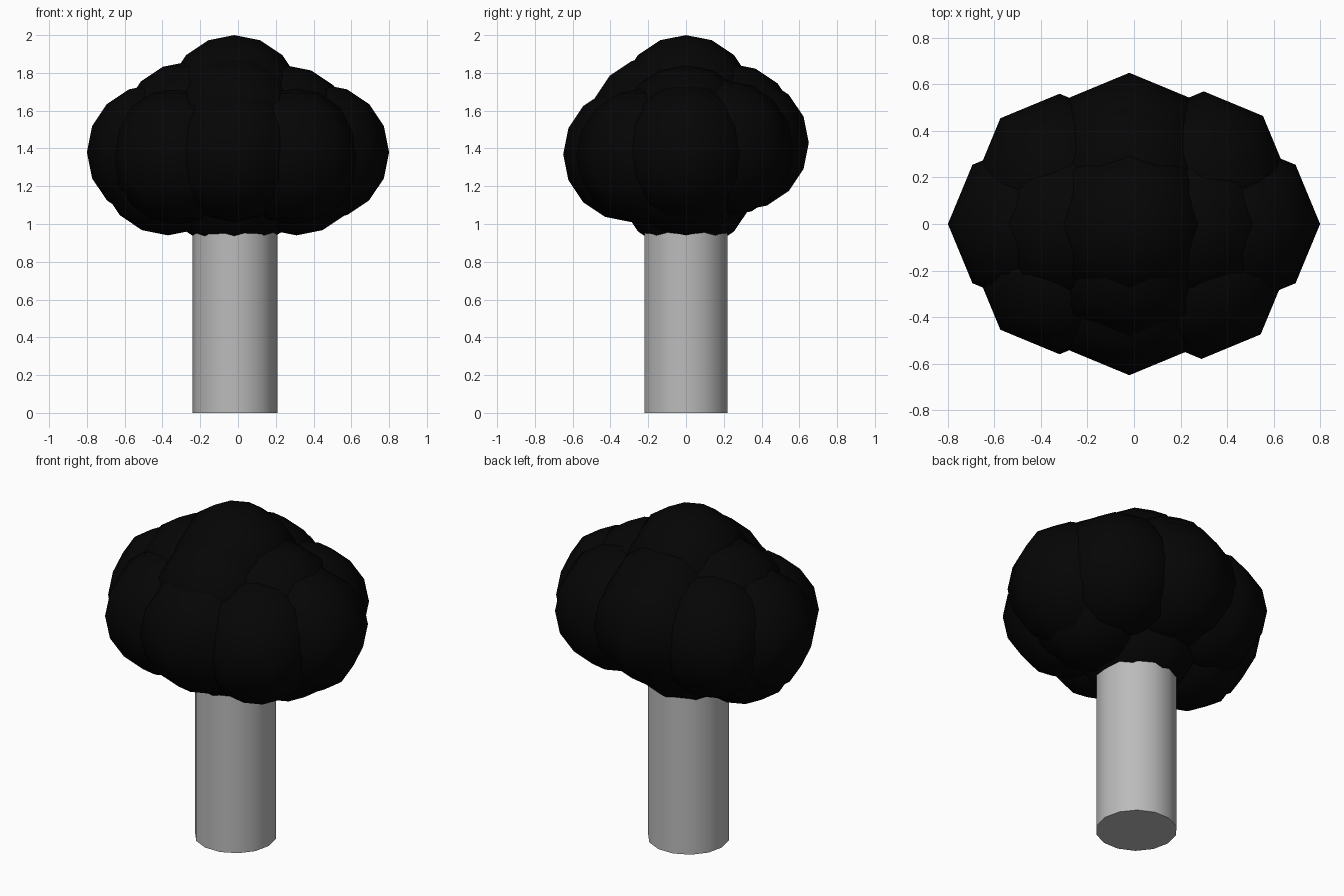
import bpy
import math

cube = bpy.data.objects.get("Cube")
if cube:
    bpy.data.objects.remove(cube, do_unlink=True)


def make_material(name, value):
    mat = bpy.data.materials.new(name)
    mat.use_nodes = True
    colour = (value, value, value, 1)
    mat.diffuse_color = colour
    mat.node_tree.nodes["Principled BSDF"].inputs["Base Color"].default_value = colour
    return mat


black = make_material("leaf black", 0.0015)
grey = make_material("trunk grey", 0.5)


def leaf_clump(name, x, y, z, radius=0.36):
    bpy.ops.mesh.primitive_uv_sphere_add(segments=8, ring_count=8, radius=radius, location=(x, y, z))
    obj = bpy.context.object
    obj.name = name
    obj.data.materials.append(black)
    bpy.ops.object.shade_smooth()


AXIS = -0.02

# Trunk, running up into the crown
height = 1.2
bpy.ops.mesh.primitive_cylinder_add(
    vertices=14, radius=0.225, depth=height, location=(-0.017, 0, height / 2),
    rotation=(0, 0, math.pi / 2))
trunk = bpy.context.object
trunk.name = "trunk"
trunk.data.materials.append(grey)
bpy.ops.object.shade_smooth_by_angle(angle=math.radians(30))

# Crown top, and the core that closes the crown around the trunk
leaf_clump("crown_top", AXIS, 0, 1.64)
leaf_clump("crown_core", AXIS, 0, 1.215)

# Upper ring of clumps
leaf_clump("upper_right_clump", -0.26, 0, 1.50)
leaf_clump("upper_left_clump", 0.25, 0, 1.48)
leaf_clump("upper_front_clump", AXIS, -0.15, 1.53)
leaf_clump("upper_back_clump", AXIS, 0.23, 1.49)

# Wide middle ring
leaf_clump("right_clump", -0.44, 0, 1.38)
leaf_clump("left_clump", 0.44, 0, 1.38)
leaf_clump("front_clump", AXIS, -0.29, 1.37)
leaf_clump("back_clump", AXIS, 0.29, 1.43)
leaf_clump("front_right_clump", -0.32, -0.20, 1.36)
leaf_clump("front_left_clump", 0.29, -0.22, 1.36)
leaf_clump("back_right_clump", -0.32, 0.20, 1.40)
leaf_clump("back_left_clump", 0.30, 0.21, 1.40)

# Low clumps either side of the trunk
leaf_clump("low_right_clump", -0.37, 0, 1.30)
leaf_clump("low_left_clump", 0.31, 0, 1.30)
